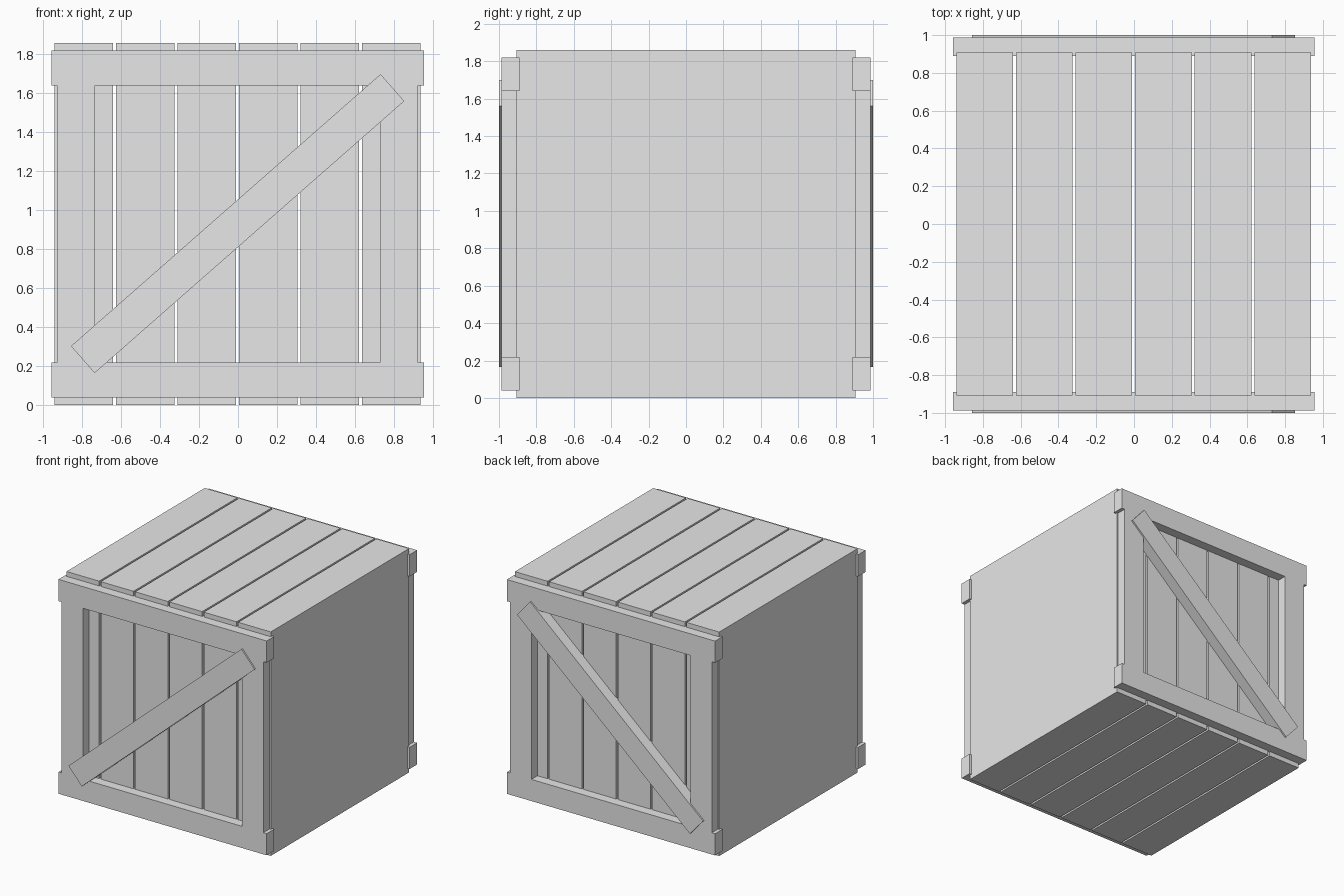
import bpy
import math

cube = bpy.data.objects.get("Cube")
if cube:
    bpy.data.objects.remove(cube, do_unlink=True)

grey = bpy.data.materials.new("plain_grey")
grey.use_nodes = True
grey.diffuse_color = (0.8, 0.8, 0.8, 1)
grey.node_tree.nodes["Principled BSDF"].inputs["Base Color"].default_value = (0.8, 0.8, 0.8, 1)


def board(name, center, size, tilt=0):
    """Add a rectangular board, optionally tilted within the XZ plane."""
    bpy.ops.mesh.primitive_cube_add(size=1, location=center, rotation=(0, -tilt, 0))
    ob = bpy.context.object
    ob.name = name
    ob.scale = size
    ob.data.materials.append(grey)
    return ob


# Crate body: six upright slabs with narrow open gaps
WIDTH, GAP, MID = 0.30, 0.0155, -0.002
for i in range(6):
    x = MID + (i - 2.5) * (WIDTH + GAP)
    board(f"body_slab_{i + 1}", (x, 0, 0.93), (WIDTH, 1.815, 1.86))

# Frame and diagonal brace, the same on front and back
for side, y in (("front", -1), ("back", 1)):
    for level, z in (("bottom", 0.13), ("top", 1.73)):
        board(f"{side}_{level}_rail", (MID, y * 0.938, z), (1.913, 0.098, 0.18))
    for hand, x in (("right", -1), ("left", 1)):
        board(f"{side}_{hand}_stile", (MID + x * 0.829, y * 0.938, 0.93),
              (0.195, 0.098, 1.42))
    board(f"{side}_diagonal_brace", (MID, y * 0.95, 0.932),
          (2.115, 0.10, 0.184), math.radians(41.3))
